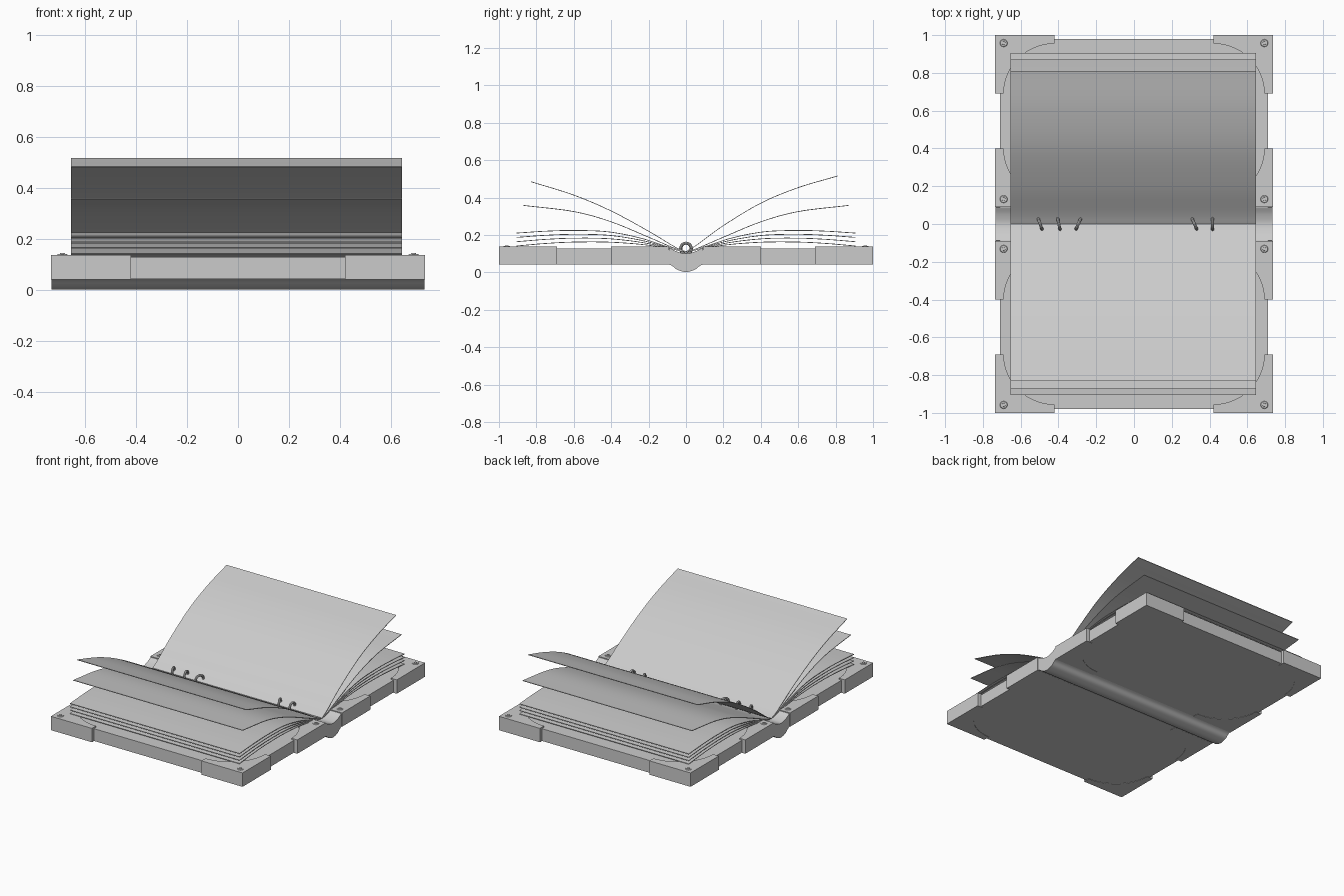
import bpy, bmesh, math
from mathutils import Matrix, Vector

cube = bpy.data.objects.get("Cube")
if cube:
    bpy.data.objects.remove(cube, do_unlink=True)

grey = bpy.data.materials.new("plain grey")
grey.use_nodes = True
grey.diffuse_color = (0.6, 0.6, 0.6, 1)
grey.node_tree.nodes["Principled BSDF"].inputs["Base Color"].default_value = (0.6, 0.6, 0.6, 1)


def finish(bm, name):
    """Turn a bmesh into a smooth-by-angle object."""
    bmesh.ops.recalc_face_normals(bm, faces=bm.faces)
    mesh = bpy.data.meshes.new(name)
    bm.to_mesh(mesh)
    bm.free()
    mesh.materials.append(grey)
    obj = bpy.data.objects.new(name, mesh)
    bpy.context.collection.objects.link(obj)
    bpy.ops.object.select_all(action='DESELECT')
    obj.select_set(True)
    bpy.context.view_layer.objects.active = obj
    bpy.ops.object.shade_smooth_by_angle(angle=math.radians(30))
    return obj


def prism(name, points, offset):
    """Extrude a closed outline of 3D points along an offset."""
    bm = bmesh.new()
    face = bm.faces.new([bm.verts.new(p) for p in points])
    out = bmesh.ops.extrude_face_region(bm, geom=[face])
    verts = [g for g in out["geom"] if isinstance(g, bmesh.types.BMVert)]
    bmesh.ops.translate(bm, verts=verts, vec=offset)
    return finish(bm, name)


def smooth_path(points, steps=8):
    """Catmull-Rom curve through 2D points."""
    pts = [Vector(p) for p in points]
    pts = [2 * pts[0] - pts[1]] + pts + [2 * pts[-1] - pts[-2]]
    path = []
    for a, b, c, d in zip(pts, pts[1:], pts[2:], pts[3:]):
        for i in range(steps):
            t = i / steps
            path.append(0.5 * (2 * b + (c - a) * t + (2 * a - 5 * b + 4 * c - d) * t ** 2
                               + (3 * b - a - 3 * c + d) * t ** 3))
    return path + [pts[-2]]


def sheet(name, points, thick=0.004):
    """A curved page swept across the width of the book."""
    path = smooth_path(points)
    up = Vector((0, thick))
    outline = path + [p + up for p in reversed(path)]
    prism(name, [(-0.655, p.x, p.y - thick / 2) for p in outline], (1.30, 0, 0))


# Cover boards
for side, label in ((-1, "front"), (1, "back")):
    lo, hi = side * 0.085, side * 0.98
    prism(label + "_cover", [(-0.71, lo, 0.043), (0.71, lo, 0.043),
                             (0.71, hi, 0.043), (-0.71, hi, 0.043)], (0, 0, 0.085))

# Spine: a bulging underside and a hollow top
under = smooth_path([(-0.1, 0.045), (-0.075, 0.035), (-0.045, 0.013), (0, 0.002),
                     (0.045, 0.013), (0.075, 0.035), (0.1, 0.045)], 5)
valley = smooth_path([(0.088, 0.132), (0.05, 0.112), (0, 0.1), (-0.05, 0.112), (-0.088, 0.132)], 5)
prism("spine", [(-0.732, p.x, p.y) for p in under + valley], (1.464, 0, 0))

# Protective corner brackets with a scooped inner edge, and their rivets
BASE, TOP = 0.041, 0.137
for sx in (-1, 1):
    for sy in (-1, 1):
        for flip, label in ((1, "outer"), (-1, "inner")):
            def place(x, y, z):
                return (sx * x, sy * (0.545 + flip * (y - 0.545)), z)

            arc = [(0.42 + 0.27 * math.cos(a), 0.69 + 0.265 * math.sin(a))
                   for a in (math.pi / 2 * i / 14 for i in range(15))]
            outline = [(0.735, 0.69)] + arc + [(0.42, 1.0), (0.735, 1.0)]
            tag = f"{label}_{'left' if sx > 0 else 'right'}_{'back' if sy > 0 else 'front'}"
            prism("bracket_" + tag, [place(x, y, BASE) for x, y in outline], (0, 0, TOP - BASE))
            # Ringed rivet head
            bm = bmesh.new()
            for radius, depth in ((0.021, 0.004), (0.011, 0.008)):
                bmesh.ops.create_cone(bm, cap_ends=True, segments=20, radius1=radius,
                                      radius2=radius * 0.85, depth=depth,
                                      matrix=Matrix.Translation(place(0.69, 0.958, TOP + depth / 2 - 0.001)))
            finish(bm, "rivet_" + tag)

# Stacked pages lying on both covers
for side, label in ((-1, "front"), (1, "back")):
    for i in range(4):
        drop = i * 0.023
        sheet(f"{label}_stacked_page_{i + 1}",
              [(side * y, z) for y, z in ((0.02, 0.112), (0.1, 0.137 - drop * 0.1),
                                          (0.25, 0.185 - drop * 0.5), (0.42, 0.217 - drop * 0.8),
                                          (0.6, 0.224 - drop * 0.9), (0.75, 0.22 - drop * 0.95),
                                          (0.905, 0.21 - drop))])

# Lifted pages fanning out
sheet("back_lifted_page_top", [(0.0, 0.11), (0.06, 0.148), (0.2, 0.25), (0.4, 0.37),
                               (0.6, 0.453), (0.81, 0.515)])
sheet("front_lifted_page_top", [(0.0, 0.11), (-0.06, 0.136), (-0.2, 0.22), (-0.4, 0.328),
                                (-0.6, 0.413), (-0.83, 0.485)])
for side, label in ((-1, "front"), (1, "back")):
    sheet(label + "_lifted_page_lower",
          [(side * y, z) for y, z in ((0.0, 0.11), (0.06, 0.128), (0.2, 0.188), (0.4, 0.27),
                                      (0.6, 0.325), (0.87, 0.358))])

# Binding rings, each a little askew
for i, (x, slant) in enumerate(((-0.497, 20), (-0.398, 12), (-0.295, -24), (0.32, 24), (0.416, 0))):
    bm = bmesh.new()
    segments, sides = 24, 8
    loops = []
    for s in range(segments):
        a = math.tau * s / segments
        loop = []
        for k in range(sides):
            b = math.tau * k / sides
            r = 0.029 + 0.008 * math.cos(b)
            loop.append(bm.verts.new((0.008 * math.sin(b), r * math.cos(a), r * math.sin(a))))
        loops.append(loop)
    for s in range(segments):
        for k in range(sides):
            n, m = loops[(s + 1) % segments], (k + 1) % sides
            bm.faces.new((loops[s][k], n[k], n[m], loops[s][m]))
    bm.transform(Matrix.Translation((x, 0, 0.127)) @ Matrix.Rotation(math.radians(slant), 4, 'Z'))
    finish(bm, f"binding_ring_{i + 1}")
